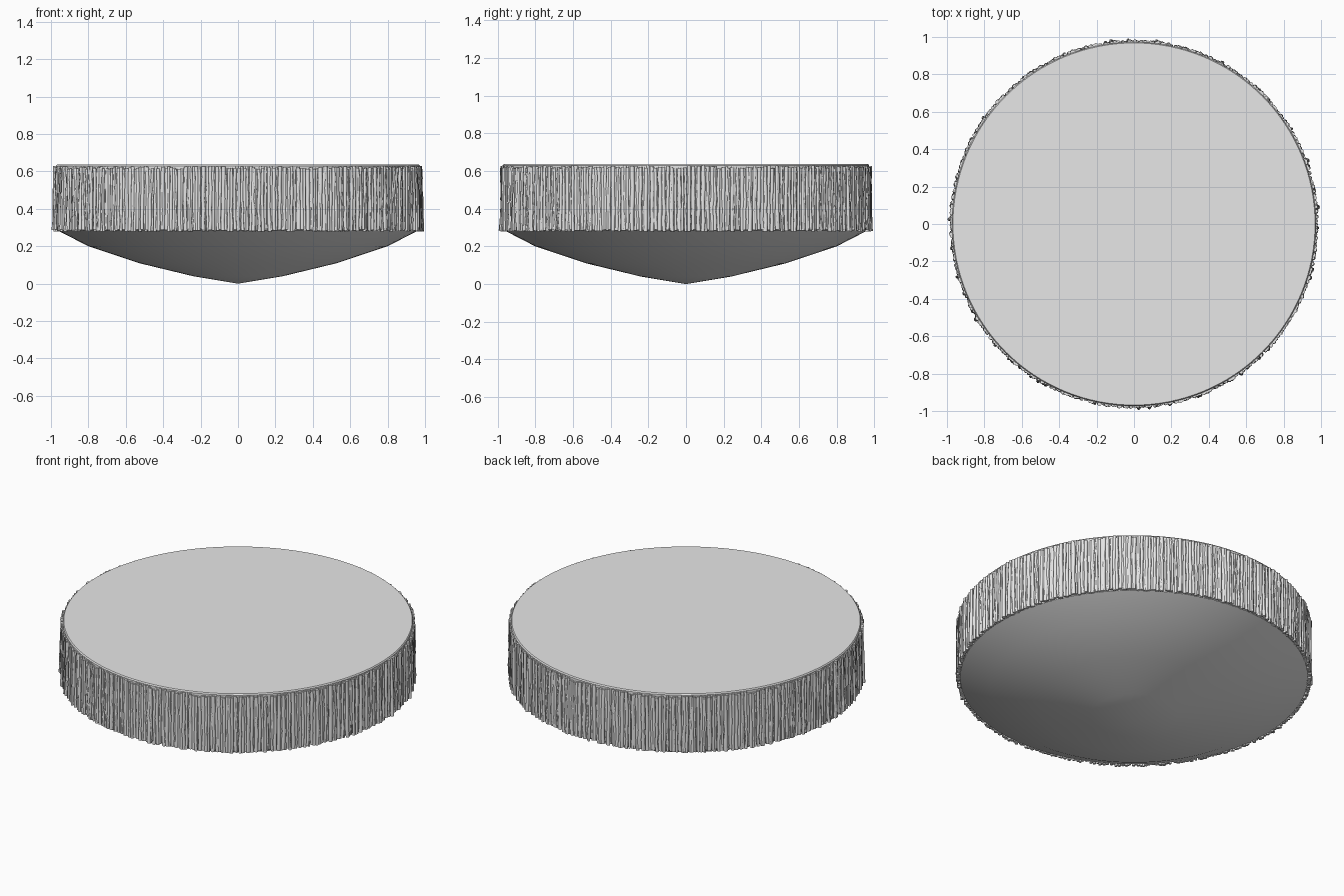
import bpy, bmesh, math, random
from mathutils import Vector

cube = bpy.data.objects.get("Cube")
if cube:
    bpy.data.objects.remove(cube, do_unlink=True)

random.seed(4)
GREY = (0.8, 0.8, 0.8, 1.0)
grey = bpy.data.materials.new("light grey")
grey.use_nodes = True
grey.diffuse_color = GREY
grey.node_tree.nodes["Principled BSDF"].inputs["Base Color"].default_value = GREY


def add_object(name, bm, angle):
    bmesh.ops.recalc_face_normals(bm, faces=bm.faces[:])
    mesh = bpy.data.meshes.new(name)
    bm.to_mesh(mesh)
    bm.free()
    mesh.materials.append(grey)
    obj = bpy.data.objects.new(name, mesh)
    bpy.context.collection.objects.link(obj)
    bpy.ops.object.select_all(action='DESELECT')
    obj.select_set(True)
    bpy.context.view_layer.objects.active = obj
    bpy.ops.object.shade_smooth_by_angle(angle=math.radians(angle))
    return obj


def bridge(bm, low, high):
    n = len(low)
    for i in range(n):
        j = (i + 1) % n
        bm.faces.new((low[i], low[j], high[j], high[i]))


def lathe(name, profile, sides, angle, apex=None):
    """Revolve (radius, height) points; close the bottom with an apex or a flat cap."""
    bm = bmesh.new()
    rings = [[bm.verts.new((r * math.cos(math.tau * i / sides),
                            r * math.sin(math.tau * i / sides), z))
              for i in range(sides)] for r, z in profile]
    for low, high in zip(rings, rings[1:]):
        bridge(bm, low, high)
    bm.faces.new(rings[-1])
    if apex is None:
        bm.faces.new(rings[0])
    else:
        tip = bm.verts.new((0, 0, apex))
        for i in range(sides):
            bm.faces.new((tip, rings[0][(i + 1) % sides], rings[0][i]))
    return add_object(name, bm, angle)


# Shallow bowl underneath, and the flat disc above it
lathe("bowl", [(0.24, 0.04), (0.53, 0.11), (0.80, 0.20), (0.965, 0.285)], 96, 40, apex=0.0)
lathe("disc", [(0.965, 0.285), (0.973, 0.30), (0.973, 0.63), (0.968, 0.637)], 128, 30)

# Fringe of slightly crooked upright strands around the rim
COUNT, SIDES, STEPS = 430, 7, 7
bm = bmesh.new()
for k in range(COUNT):
    theta = math.tau * (k + random.uniform(-0.4, 0.4)) / COUNT
    outward = Vector((math.cos(theta), math.sin(theta), 0))
    along = Vector((-math.sin(theta), math.cos(theta), 0))
    radius = random.uniform(0.007, 0.012)
    reach = 0.974 + random.uniform(-0.003, 0.004)
    flare = random.uniform(0.006, 0.012) if random.random() < 0.12 else 0.0
    bottom, top = random.uniform(0.278, 0.29), random.uniform(0.612, 0.63)
    rings = []
    for s in range(STEPS):
        t = s / (STEPS - 1)
        centre = outward * (reach + flare * (1 - t) + random.uniform(-0.002, 0.002))
        centre += along * random.uniform(-0.003, 0.003)
        centre.z = bottom + (top - bottom) * t
        size = radius * random.uniform(0.85, 1.1)
        rings.append([bm.verts.new(centre
                                   + outward * size * math.cos(math.tau * i / SIDES)
                                   + along * size * math.sin(math.tau * i / SIDES))
                      for i in range(SIDES)])
    for low, high in zip(rings, rings[1:]):
        bridge(bm, low, high)
    bm.faces.new(rings[0])
    bm.faces.new(rings[-1])
add_object("rim_strands", bm, 60)
